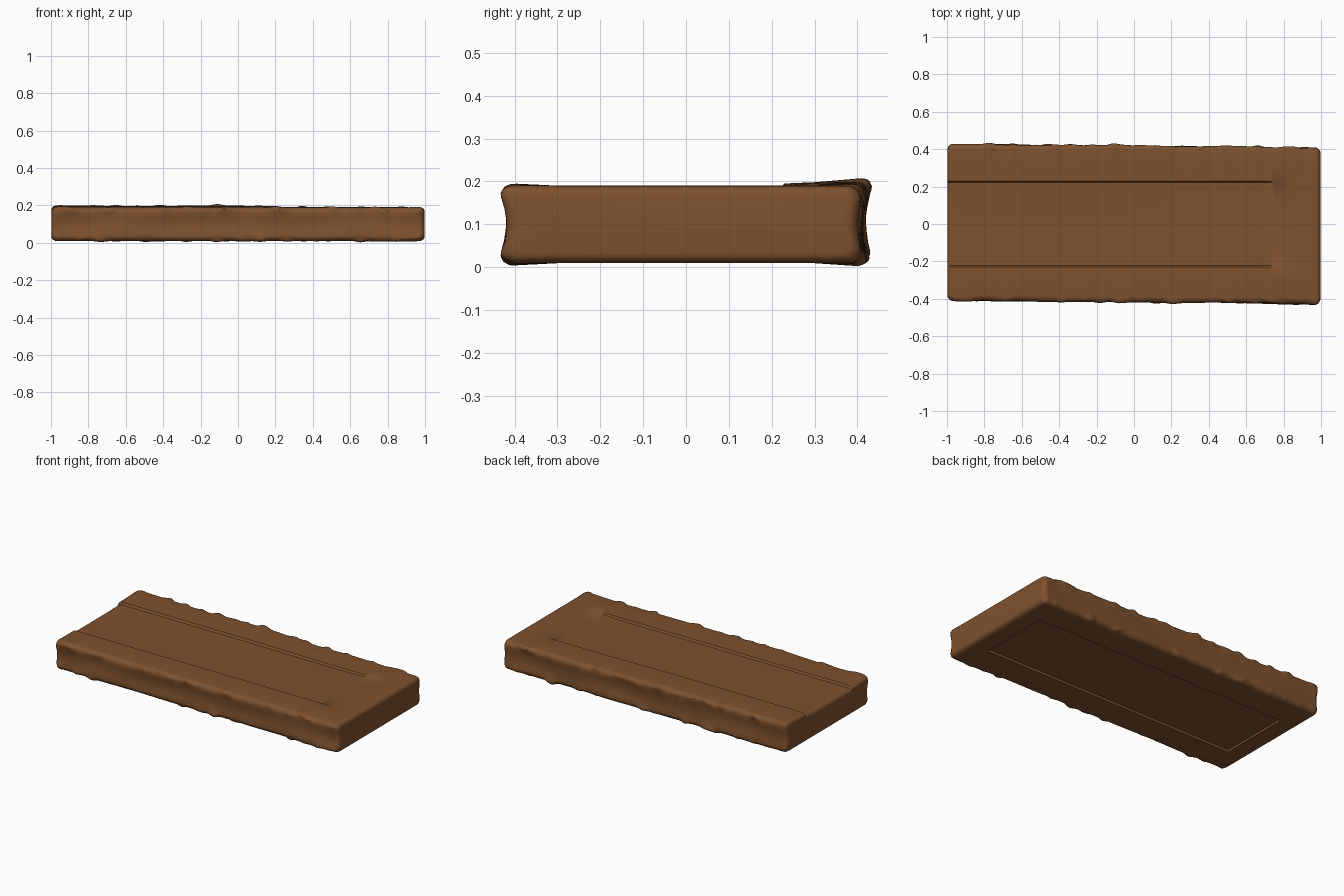
import bpy, bmesh, math
from mathutils import Vector, noise

cube = bpy.data.objects.get("Cube")
if cube:
    bpy.data.objects.remove(cube, do_unlink=True)

wood = bpy.data.materials.new("brown wood")
wood.use_nodes = True
color = (0.21, 0.083, 0.027, 1)
wood.diffuse_color = color
bsdf = wood.node_tree.nodes["Principled BSDF"]
bsdf.inputs["Base Color"].default_value = color
bsdf.inputs["Roughness"].default_value = 0.9

HALF_W, LOW, HIGH, R = 0.418, 0.009, 0.19, 0.03
SEAM, STEP = 0.225, 0.012


def ramp(value, start, end):
    t = max(0, min(1, (value - start) / (end - start)))
    return t * t * (3 - 2 * t)


def section(x):
    """Closed outline of the plank at x: rounded corners, recessed top and underside."""
    near = max(0, R - (1 - abs(x)))
    inset = R - math.sqrt(max(0, R * R - near * near))
    w, lo, hi = HALF_W - inset, LOW + inset * 0.8, HIGH - inset * 0.8
    top_dip = STEP * (1 - ramp(x, 0.6, 0.9))
    base_dip = STEP if abs(x) < 0.88 else 0
    cy, span = w - R, hi - lo - 2 * R
    points = []

    def corner(sy, sz, reverse):
        z = hi - R if sz > 0 else lo + R
        steps = range(6, -1, -1) if reverse else range(7)
        for k in steps:
            a = k / 6 * math.pi / 2
            points.append((sy * (cy + R * math.cos(a)), z + sz * R * math.sin(a)))

    def face(side, z, dip):
        ys = [0.3, SEAM + 0.004, SEAM - 0.004, 0.11]
        ys = ys + [0] + [-y for y in reversed(ys)]
        for y in ys:
            points.append((side * y, z - side * (dip if abs(y) < SEAM else 0)))

    def wall(side):
        for k in range(1, 5):
            t = k / 5
            z = lo + R + span * (t if side > 0 else 1 - t)
            points.append((side * (w - 0.007 * math.sin(math.pi * t)), z))

    corner(1, 1, False)
    face(1, hi, top_dip)
    corner(-1, 1, True)
    wall(-1)
    corner(-1, -1, False)
    face(-1, lo, base_dip)
    corner(1, -1, True)
    wall(1)
    return points


def weather(x, y, z):
    """Lean the sides slightly and roughen the long edges."""
    side = 1 if y > 0 else -1
    edge = ramp(abs(y), 0.3, 0.41)
    rim = edge * ramp(abs(z - 0.1), 0.04, 0.09)
    wave = noise.noise(Vector((x * 3, side * 4, z * 8)))
    chip = max(0, noise.noise(Vector((x * 13, side * 7, z * 20))) - 0.1)
    raised = 0.008 * ramp(y, 0.2, 0.25) * (1 - ramp(x, -0.1, 0.4)) * ramp(z, 0.1, 0.18)
    new_y = y - 0.009 * x * edge + side * (0.007 * wave * edge + 0.025 * chip * rim)
    lift = rim * (0.004 * wave + 0.012 * chip) * (1 if z > 0.1 else -1)
    return (x * 0.997, new_y, max(0, z + raised + lift))


# Stations along the length, dense at the rounded ends and the recess ends
stations = {round(-0.96 + 0.016 * i, 4) for i in range(121)}
for s in (-1, 1):
    stations |= {s * (1 - R + R * math.sin(k / 6 * math.pi / 2)) for k in range(7)}
    stations |= {s * 0.877, s * 0.883}

bm = bmesh.new()
rings = [[bm.verts.new(weather(x, y, z)) for y, z in section(x)] for x in sorted(stations)]
for a, b in zip(rings, rings[1:]):
    for i in range(len(a)):
        j = (i + 1) % len(a)
        bm.faces.new((a[i], a[j], b[j], b[i]))
bm.faces.new(rings[0])
bm.faces.new(rings[-1])
bmesh.ops.recalc_face_normals(bm, faces=bm.faces)

mesh = bpy.data.meshes.new("plank")
bm.to_mesh(mesh)
bm.free()
mesh.materials.append(wood)
plank = bpy.data.objects.new("plank", mesh)
bpy.context.collection.objects.link(plank)
bpy.context.view_layer.objects.active = plank
plank.select_set(True)
bpy.ops.object.shade_smooth_by_angle(angle=math.radians(35))
